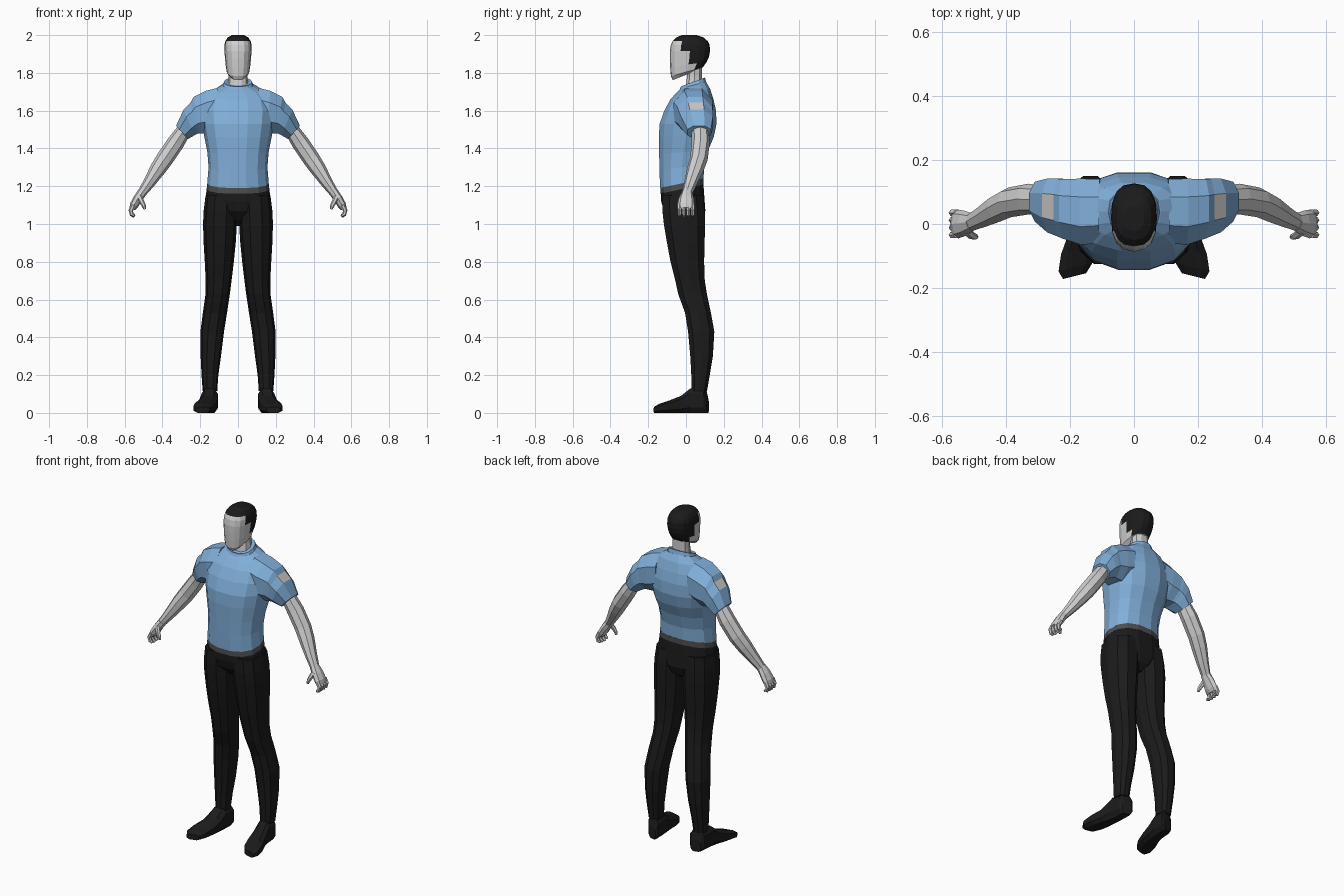
import bpy, bmesh, math
from mathutils import Vector as V


def material(name, *rgb):
    m = bpy.data.materials.new(name)
    m.diffuse_color = (*rgb, 1)
    return m


BLUE = material("shirt blue", .22, .43, .70)
BLACK = material("black", .011, .011, .011)
SKIN = material("pale grey", .62, .62, .62)
BELT = material("belt grey", .075, .075, .075)
PATCH = material("patch grey", .58, .56, .54)


def ring(c, u, v, n=8, p=2.0, half=False):
    """Superellipse loop around c with half axes u and v."""
    c, u, v = V(c), V(u), V(v)
    step = .5 if half else 0
    fit = math.cos(math.pi / n) ** (2 / p) if half else 1
    pw = lambda t: math.copysign(abs(t) ** (2 / p), t) / fit if abs(t) > 1e-6 else 0
    ang = [2 * math.pi * (i + step) / n for i in range(n)]
    return [c + u * pw(math.cos(a)) + v * pw(math.sin(a)) for a in ang]


def level(z, x0, x1, yf, yb, tilt=0, n=14, p=2.3):
    """Nearly horizontal loop; tilt raises the back and lowers the front."""
    return ring(((x0 + x1) / 2, (yf + yb) / 2, z), ((x1 - x0) / 2, 0, 0),
                (0, (yb - yf) / 2, tilt), n, p)


def loft(name, rings, mats, mirror=False, paint=None):
    bm = bmesh.new()
    loops = [[bm.verts.new(co) for co in r] for r in rings]
    n = len(loops[0])
    for k, (a, b) in enumerate(zip(loops, loops[1:])):
        for i in range(n):
            j = (i + 1) % n
            f = bm.faces.new((a[i], a[j], b[j], b[i]))
            if paint:
                f.material_index = paint(k, i, f.calc_center_median())
    bm.faces.new(loops[0][::-1])
    cap = bm.faces.new(loops[-1])
    if paint:
        cap.material_index = paint(len(rings), 0, cap.calc_center_median())
    bmesh.ops.recalc_face_normals(bm, faces=bm.faces)
    me = bpy.data.meshes.new(name)
    bm.to_mesh(me)
    bm.free()
    for m in mats:
        me.materials.append(m)
    ob = bpy.data.objects.new(name, me)
    bpy.context.collection.objects.link(ob)
    if mirror:
        mod = ob.modifiers.new("mirror", 'MIRROR')
        mod.use_mirror_merge = False
    return ob


def tube(name, path, mats, n=8):
    """Limb along (point, in-plane radius, y radius), mirrored to both sides."""
    rings = []
    for k, (c, r, ry) in enumerate(path):
        d = V(path[min(k + 1, len(path) - 1)][0]) - V(path[max(k - 1, 0)][0])
        u = V((0, 1, 0)).cross(d).normalized()
        rings.append(ring(c, u * r, u.cross(d).normalized() * ry, n))
    return loft(name, rings, mats, True)


# shirt body: z, half width, front, back, tilt
body = [(1.215, .163, -.140, .095, .025), (1.30, .156, -.143, .100, .015),
        (1.38, .162, -.145, .120, .01), (1.46, .178, -.147, .150, 0),
        (1.53, .190, -.143, .165, 0), (1.60, .196, -.118, .162, 0),
        (1.66, .180, -.085, .148, 0), (1.705, .140, -.052, .130, .01),
        (1.735, .085, -.030, .108, .018)]
loft("shirt_body", [level(z, -w, w, f, b, t) for z, w, f, b, t in body], [BLUE])

# collar
loft("collar", [level(1.715, -.088, .088, -.042, .112, .02),
                level(1.752, -.074, .074, -.028, .102, .024),
                level(1.748, -.060, .060, -.016, .092, .024)], [BLUE])

# sleeves: top x z, bottom x z, front, back; one top face is the patch
cuts = [(.11, 1.72, .10, 1.50, -.06, .14), (.17, 1.705, .155, 1.48, -.065, .142),
        (.235, 1.672, .20, 1.48, -.045, .140), (.252, 1.642, .215, 1.478, -.038, .142),
        (.288, 1.605, .23, 1.470, -.026, .142), (.328, 1.52, .265, 1.45, .008, .132)]
loft("sleeve", [ring(((a + c) / 2, (f + g) / 2, (b + d) / 2), ((a - c) / 2, 0, (b - d) / 2),
                     (0, (g - f) / 2, 0), 8, 2.2, True) for a, b, c, d, f, g in cuts],
     [BLUE, PATCH], True, lambda k, i, c: int(k == 3 and i == 7))

# bare arms
tube("arm", [((.28, .075, 1.505), .038, .045), ((.33, .078, 1.43), .046, .048),
             ((.388, .068, 1.345), .046, .047), ((.425, .05, 1.29), .042, .044),
             ((.47, .025, 1.22), .032, .035), ((.508, .006, 1.165), .024, .028)], [SKIN])

# hands
tube("palm", [((.505, .006, 1.17), .025, .028), ((.53, .002, 1.135), .024, .040),
              ((.55, .0, 1.10), .023, .045), ((.56, .0, 1.08), .016, .042)], [SKIN])
for k in range(4):
    y = -.034 + .023 * k
    low = 1.036 + .006 * abs(k - 1.3)
    tube(f"finger_{k + 1}", [((.553, y, 1.10), .013, .0115), ((.568, y, 1.072), .012, .011),
                             ((.562, y, 1.05), .011, .010), ((.548, y, low), .007, .007)],
         [SKIN], 6)
tube("thumb", [((.523, -.022, 1.145), .015, .014), ((.508, -.036, 1.115), .013, .012),
               ((.498, -.040, 1.095), .011, .010), ((.493, -.040, 1.078), .007, .007)], [SKIN], 6)

# belt and hips
loft("belt", [level(1.185, -.166, .166, -.139, .096, .025),
              level(1.217, -.162, .162, -.138, .096, .025)], [BELT])
loft("hips", [level(1.20, -.163, .163, -.136, .094, .025),
              level(1.13, -.174, .174, -.134, .100, .01),
              level(1.07, -.165, .165, -.120, .105),
              level(1.02, -.10, .10, -.075, .085),
              level(.99, -.03, .03, -.03, .05)], [BLACK])

# trouser legs: z, inner x, outer x, front, back
legs = [(1.15, .01, .172, -.128, .095), (1.07, .004, .182, -.130, .104),
        (1.00, .006, .185, -.122, .106), (.90, .012, .182, -.105, .103),
        (.80, .022, .176, -.086, .100), (.70, .034, .171, -.060, .103),
        (.63, .043, .172, -.045, .114), (.53, .058, .186, -.008, .135),
        (.43, .074, .199, .008, .153), (.30, .090, .198, .020, .145),
        (.20, .104, .193, .026, .128), (.115, .110, .187, .028, .113)]
loft("trouser_leg", [level(*r, n=10) for r in legs], [BLACK], True)

# shoes: y, centre x, half width, height
shoe = [(.115, .145, .028, .07), (.102, .146, .040, .125), (.03, .150, .043, .130),
        (-.02, .157, .048, .090), (-.08, .172, .056, .066), (-.135, .183, .053, .048),
        (-.163, .186, .036, .032)]
loft("shoe", [ring((x, y, h / 2), (w, -w * .25, 0), (0, 0, h / 2), 8, 3, True)
              for y, x, w, h in shoe], [BLACK], True)

# neck
loft("neck", [level(1.70, -.056, .056, -.008, .088, n=10),
              level(1.78, -.050, .050, .004, .086, n=10),
              level(1.86, -.050, .050, .004, .086, n=10)], [SKIN])


# head, with hair painted behind and above the hairline
def hair(k, i, c):
    edge = .075 if c.z < 1.83 else .045 if c.z < 1.86 else .028 if c.z < 1.92 else -.025
    return int(c.z > 1.968 or c.y > edge)


skull = [(1.788, .040, -.070, .060, .026), (1.806, .060, -.080, .090, .024),
         (1.845, .066, -.084, .110, .014), (1.88, .069, -.086, .122, .005),
         (1.915, .072, -.086, .127, 0), (1.948, .072, -.080, .125, 0),
         (1.968, .067, -.070, .115, 0), (1.988, .054, -.050, .092, 0),
         (2.0, .032, -.022, .055, 0)]
loft("head", [level(z, -w, w, f, b, t, 16, 2.5) for z, w, f, b, t in skull],
     [SKIN, BLACK], paint=hair)
